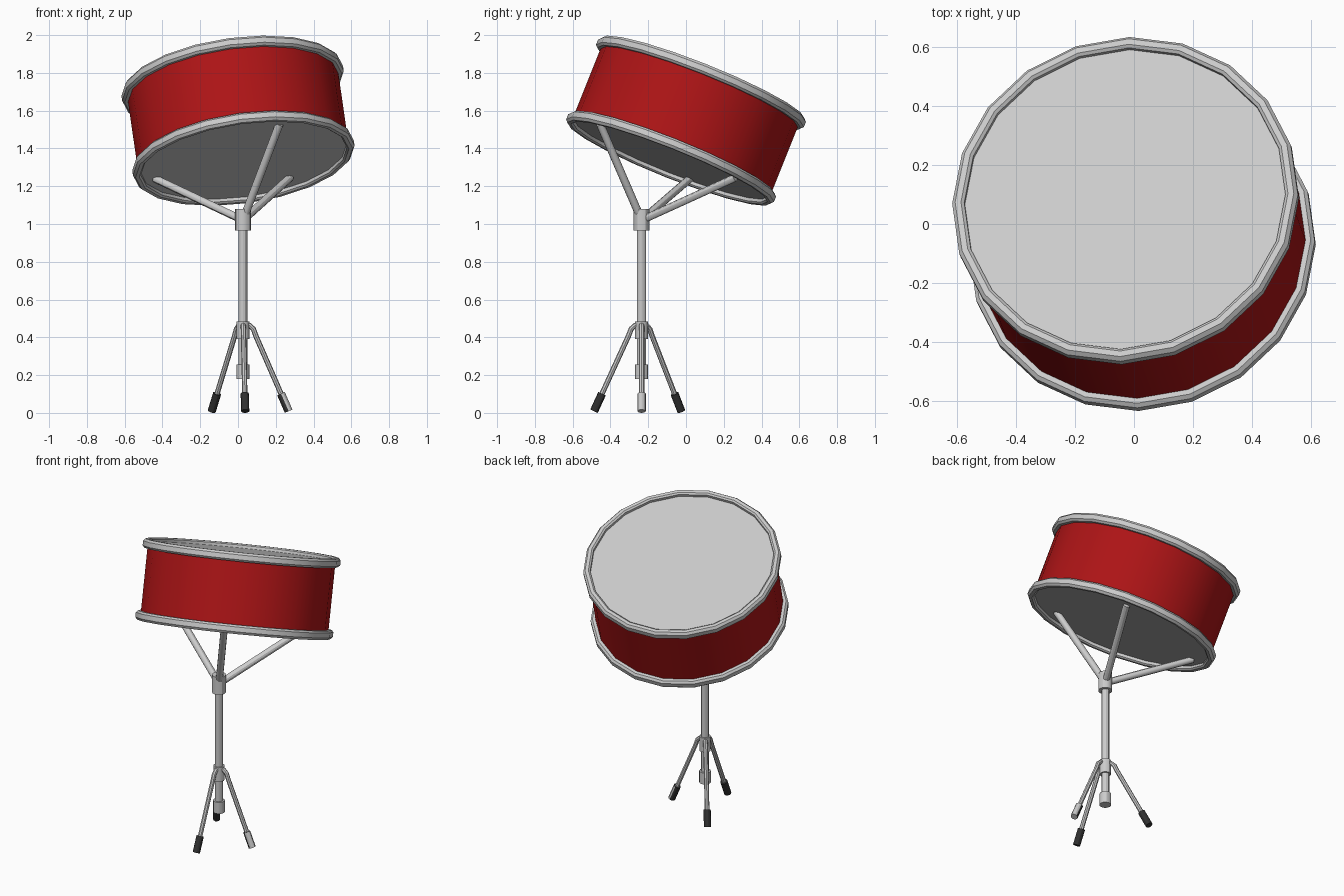
import bpy, bmesh, math
from mathutils import Vector, Matrix

if "Cube" in bpy.data.objects:
    bpy.data.objects.remove(bpy.data.objects["Cube"])


def material(name, rgb):
    m = bpy.data.materials.new(name)
    m.diffuse_color = (*rgb, 1)
    m.use_nodes = True
    m.node_tree.nodes["Principled BSDF"].inputs["Base Color"].default_value = m.diffuse_color
    return m


RED = material("red_lacquer", (0.42, 0.007, 0.008))
RUBBER = material("black_rubber", (0.03, 0.03, 0.03))


def smooth(ob, angle=30):
    bpy.ops.object.select_all(action='DESELECT')
    ob.select_set(True)
    bpy.context.view_layer.objects.active = ob
    bpy.ops.object.shade_smooth_by_angle(angle=math.radians(angle))


def lathe(name, profile, matrix, steps=20, mat=None, closed=False):
    """Spin an (r, z) profile around the local z axis."""
    bm = bmesh.new()
    rings = []
    for r, z in profile:
        if r == 0:
            rings.append([bm.verts.new((0, 0, z))] * steps)
        else:
            rings.append([bm.verts.new((r * math.cos(2 * math.pi * i / steps),
                                        r * math.sin(2 * math.pi * i / steps), z))
                          for i in range(steps)])
    pairs = list(zip(rings, rings[1:]))
    if closed:
        pairs.append((rings[-1], rings[0]))
    for a, b in pairs:
        for i in range(steps):
            j = (i + 1) % steps
            bm.faces.new(list(dict.fromkeys((a[i], a[j], b[j], b[i]))))
    bmesh.ops.recalc_face_normals(bm, faces=bm.faces)
    me = bpy.data.meshes.new(name)
    bm.to_mesh(me)
    bm.free()
    ob = bpy.data.objects.new(name, me)
    ob.matrix_world = matrix
    bpy.context.collection.objects.link(ob)
    if mat:
        me.materials.append(mat)
    smooth(ob)
    return ob


def rod(name, a, b, r, mat=None, steps=12):
    """Capped cylinder between two points."""
    a, b = Vector(a), Vector(b)
    d = b - a
    rot = Vector((0, 0, 1)).rotation_difference(d).to_matrix().to_4x4()
    return lathe(name, [(0, 0), (r, 0), (r, d.length), (0, d.length)],
                 Matrix.Translation(a) @ rot, steps, mat)


def tube(name, points, r):
    """Bent tube along a path."""
    cu = bpy.data.curves.new(name, 'CURVE')
    cu.dimensions = '3D'
    cu.bevel_depth = r
    cu.bevel_resolution = 2
    cu.use_fill_caps = True
    sp = cu.splines.new('POLY')
    sp.points.add(len(points) - 1)
    for p, co in zip(sp.points, points):
        p.co = (*co, 1)
    ob = bpy.data.objects.new(name, cu)
    bpy.context.collection.objects.link(ob)
    bpy.ops.object.select_all(action='DESELECT')
    ob.select_set(True)
    bpy.context.view_layer.objects.active = ob
    bpy.ops.object.convert(target='MESH')
    smooth(bpy.context.object, 40)


# Tilted drum: shell, two hoops, two recessed heads
axis = Vector((-0.133, 0.368, 0.92)).normalized()
tilt = Matrix.Translation((0, 0, 1.547)) @ \
    Vector((0, 0, 1)).rotation_difference(axis).to_matrix().to_4x4()
H = 0.243
lathe("drum_shell", [(0.562, -H + 0.03), (0.562, H - 0.03)], tilt, 20, RED)
for name, s in (("top", 1), ("bottom", -1)):
    hoop = [(0.55, H - 0.055), (0.58, H - 0.055), (0.592, H - 0.043),
            (0.592, H - 0.014), (0.58, H), (0.56, H), (0.55, H - 0.008)]
    lathe(name + "_hoop", [(r, s * z) for r, z in hoop], tilt, 20, closed=True)
    lathe(name + "_head", [(0, s * (H - 0.025)), (0.556, s * (H - 0.025))], tilt)

# Stand pole and collars
PX, PY = 0.026, -0.235


def at(dx, dy, z):
    return (PX + dx, PY + dy, z)


rod("pole", at(0, 0, 0.22), at(0, 0, 1.0), 0.024)
rod("hub", at(0, 0, 0.965), at(0, 0, 1.08), 0.042)
rod("leg_collar", at(0, 0, 0.39), at(0, 0, 0.483), 0.034)
rod("pole_end_cap", at(0, 0, 0.18), at(0, 0, 0.255), 0.035)

# Support arms from the hub to the bottom head
for i, tip in enumerate([(-0.44, 0.02, 1.24), (0.275, 0.26, 1.245), (0.22, -0.455, 1.53)]):
    rod(f"support_arm_{i + 1}", at(0, 0, 1.02), tip, 0.021)

# Bent tripod legs with rubber feet
for i, (x, y) in enumerate([(0.242, 0), (-0.165, 0.21), (0.012, -0.252)]):
    k = 0.05 / math.hypot(x, y)
    bend = Vector(at(x * k, y * k, 0.45))
    foot = Vector(at(x, y, 0.009))
    top = bend.lerp(foot, 0.79)
    tube(f"leg_{i + 1}", [at(0, 0, 0.465), at(x * k * 0.7, y * k * 0.7, 0.463),
                          at(x * k * 1.1, y * k * 1.1, 0.445),
                          bend.lerp(foot, 0.1), bend.lerp(foot, 0.9)], 0.014)
    ob = rod(f"foot_{i + 1}", top, foot, 0.022, RUBBER)
    if i == 0:
        # Outer half of the right foot is plain grey
        ob.data.materials.append(material("plain_grey", (0.8, 0.8, 0.8)))
        rot = ob.matrix_world.to_3x3()
        for p in ob.data.polygons:
            if (rot @ p.normal).x > 0.1:
                p.material_index = 1
